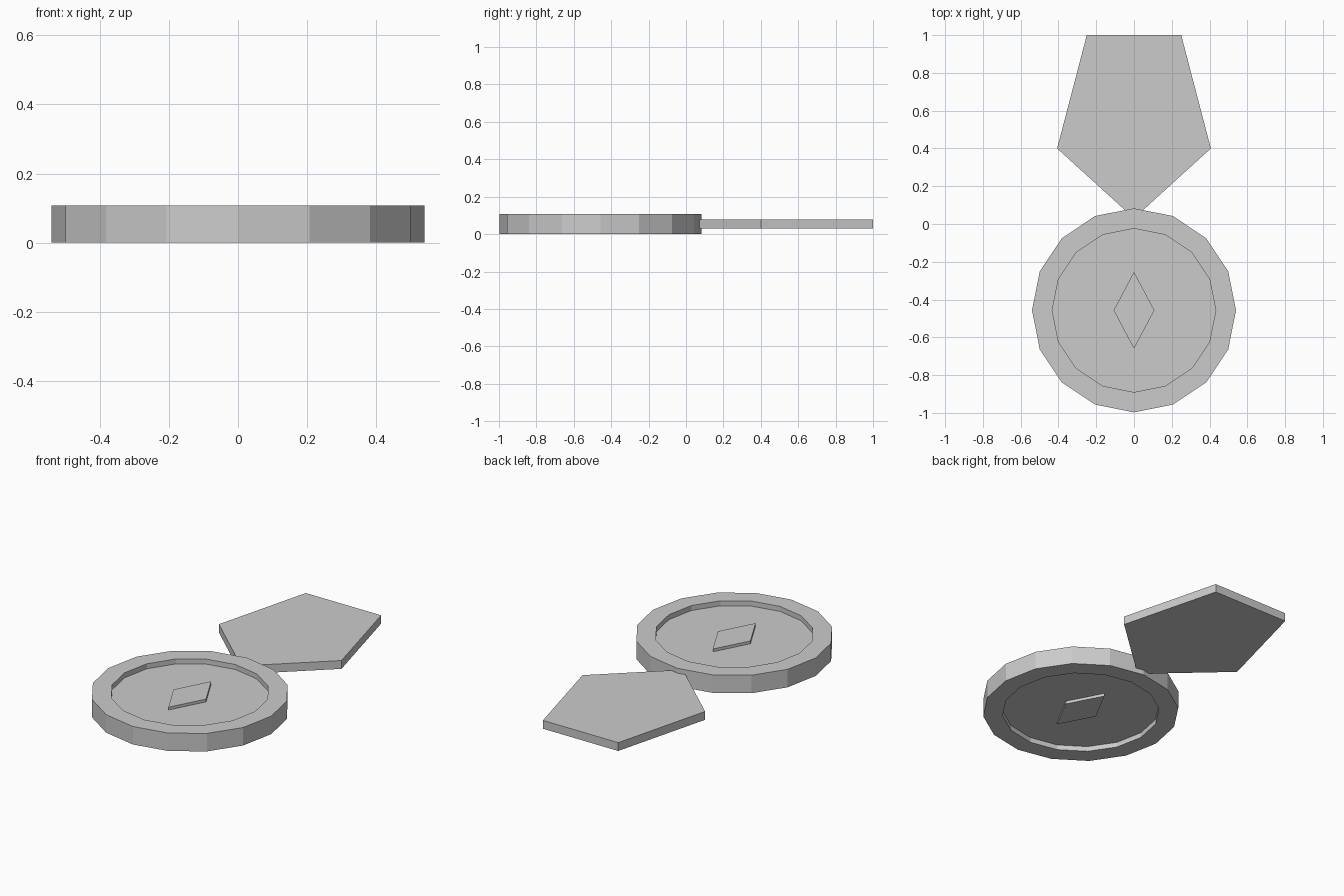
import bpy, math

if "Cube" in bpy.data.objects:
    bpy.data.objects.remove(bpy.data.objects["Cube"])

CY, SIDES = -0.457, 16   # disc centre and number of sides


def add_mesh(name, verts, faces):
    me = bpy.data.meshes.new(name)
    me.from_pydata(verts, [], faces)
    me.update()
    ob = bpy.data.objects.new(name, me)
    bpy.context.collection.objects.link(ob)
    return ob


def prism(name, outline, z0, z1):
    """Extrude a counter-clockwise outline from z0 to z1."""
    n = len(outline)
    verts = [(x, y, z) for z in (z0, z1) for x, y in outline]
    faces = [tuple(reversed(range(n))), tuple(range(n, 2 * n))]
    faces += [(i, (i + 1) % n, n + (i + 1) % n, n + i) for i in range(n)]
    return add_mesh(name, verts, faces)


def lathe(name, profile):
    """Turn an (r, z) profile around the disc axis and cap both ends."""
    verts = [(r * math.cos(2 * math.pi * i / SIDES),
              CY + r * math.sin(2 * math.pi * i / SIDES), z)
             for r, z in profile for i in range(SIDES)]
    faces = []
    for k in range(len(profile) - 1):
        a, b = k * SIDES, (k + 1) * SIDES
        for i in range(SIDES):
            j = (i + 1) % SIDES
            faces.append((a + i, a + j, b + j, b + i))
    last = (len(profile) - 1) * SIDES
    faces.append(tuple(reversed(range(SIDES))))
    faces.append(tuple(range(last, last + SIDES)))
    return add_mesh(name, verts, faces)


# Medal disc: raised rim with a recessed field on both faces
lathe("medal_disc", [(0.433, 0.03), (0.433, 0.0), (0.54, 0.0),
                     (0.54, 0.108), (0.433, 0.108), (0.433, 0.078)])

# Diamond emblem standing out of both recessed fields
prism("diamond_emblem", [(0.108, CY), (0, CY + 0.203),
                         (-0.108, CY), (0, CY - 0.203)], 0.013, 0.095)

# Ribbon: flat pentagon whose point sinks into the rim
prism("ribbon", [(0, 0.03), (0.407, 0.4), (0.25, 1.0),
                 (-0.25, 1.0), (-0.407, 0.4)], 0.029, 0.079)
